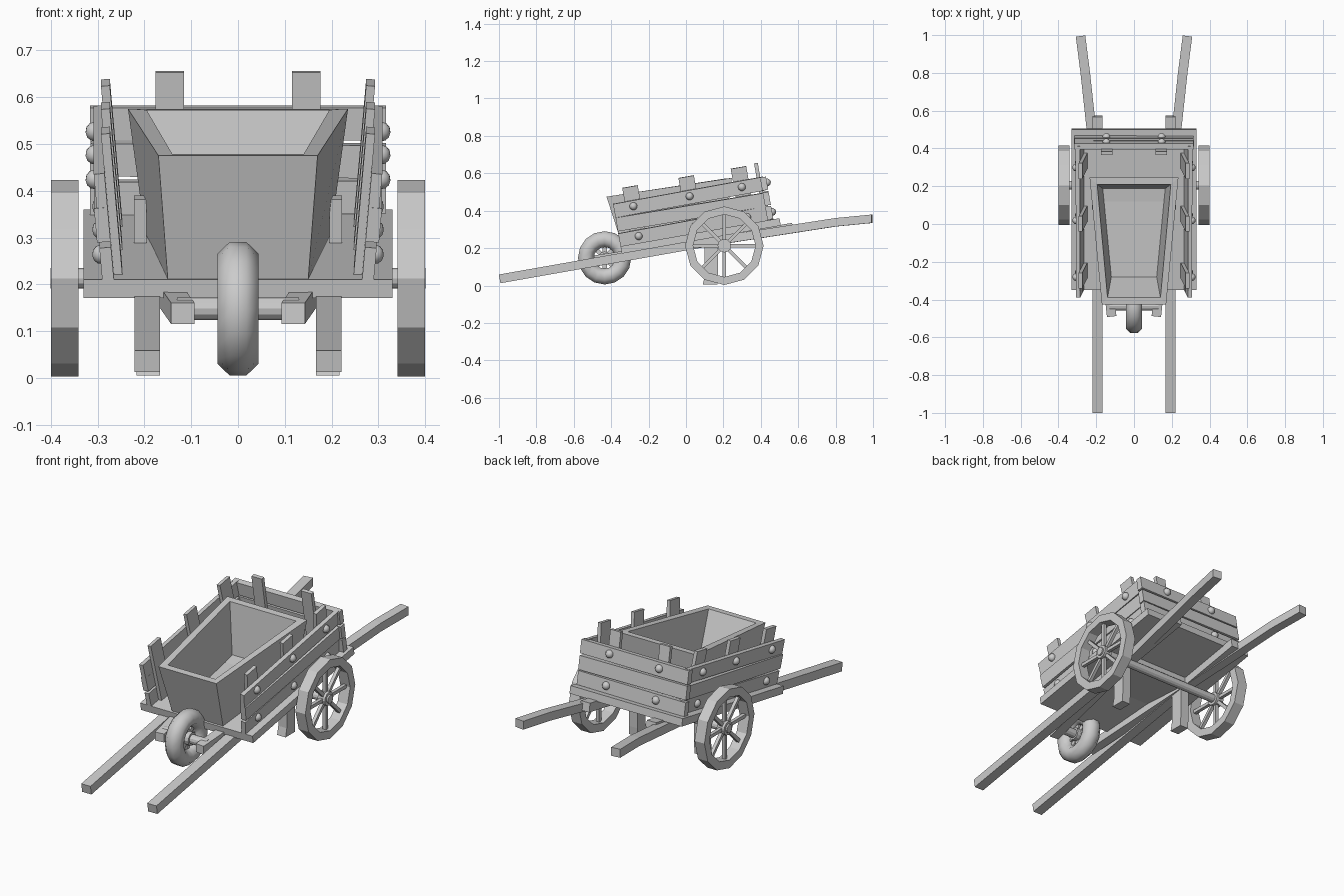
import bpy, bmesh
from math import sin, cos, pi, radians
from mathutils import Matrix, Vector

if "Cube" in bpy.data.objects:
    bpy.data.objects.remove(bpy.data.objects["Cube"])

T = Matrix.Translation
# the cart body slopes up 10 degrees toward the back
TILT = T((0, -0.35, 0.21)) @ Matrix.Rotation(radians(10), 4, 'X')
# side walls also lean outward
LEAN = TILT @ T((0.25, 0, 0)) @ Matrix.Rotation(radians(5), 4, 'Y')


def finish(name, bm, mirror=False, smooth=False):
    bmesh.ops.recalc_face_normals(bm, faces=bm.faces)
    me = bpy.data.meshes.new(name)
    bm.to_mesh(me)
    bm.free()
    ob = bpy.data.objects.new(name, me)
    bpy.context.collection.objects.link(ob)
    if smooth:
        for p in me.polygons:
            p.use_smooth = True
    if mirror:
        ob.modifiers.new("Mirror", 'MIRROR').use_mirror_merge = False
    return ob


def add_box(bm, lo, hi, m=Matrix()):
    lo, hi = Vector(lo), Vector(hi)
    s = hi - lo
    bmesh.ops.create_cube(bm, size=1, matrix=m @ T((lo + hi) / 2) @ Matrix.Diagonal((*s, 1)))


def box(name, lo, hi, m=Matrix(), mirror=False):
    bm = bmesh.new()
    add_box(bm, lo, hi, m)
    return finish(name, bm, mirror)


def skin(bm, loops, caps=True, closed=False):
    rows = [[bm.verts.new(p) for p in l] for l in loops]
    n = len(rows[0])
    pairs = list(zip(rows, rows[1:])) + ([(rows[-1], rows[0])] if closed else [])
    for a, b in pairs:
        for i in range(n):
            bm.faces.new((a[i], a[(i + 1) % n], b[(i + 1) % n], b[i]))
    if caps:
        bm.faces.new(rows[0])
        bm.faces.new(rows[-1])


def lathe(bm, profile, n, c, closed=True):
    # revolve (x, r) profile about an x-parallel axis through c
    skin(bm, [[(c[0] + x, c[1] + r * sin(2 * pi * i / n), c[2] + r * cos(2 * pi * i / n))
               for i in range(n)] for x, r in profile], caps=not closed, closed=closed)


def spokes(bm, c, r0, r1, t, n=8):
    for i in range(n):
        m = T(c) @ Matrix.Rotation(2 * pi * i / n, 4, 'X')
        add_box(bm, (-t, -t, r0), (t, t, r1), m)


def bolt(bm, m, p):
    bmesh.ops.create_uvsphere(bm, u_segments=10, v_segments=6, radius=0.021, matrix=m @ T(p))


# cart floor and front shafts
box("cart_floor", (-0.33, 0, -0.04), (0.33, 0.863, 0), TILT)
box("cart_shaft", (0.167, -0.667, -0.083), (0.221, 0.925, -0.036), TILT, True)

# side walls: three slightly crooked planks, three stakes, bolts
V_POSTS = (0.105, 0.41, 0.694)
bm = bmesh.new()
for k, a in enumerate((0.4, -0.5, 0.3)):
    m = LEAN @ T((0, 0.4, 0.08 * k)) @ Matrix.Rotation(radians(a), 4, 'X')
    off = (0, 0.004, -0.002)[k]
    add_box(bm, (0.015, -0.4, 0.001), (0.04 + off, 0.415, 0.075), m)
finish("side_planks", bm, True)
bm = bmesh.new()
for v in V_POSTS:
    add_box(bm, (-0.003, v - 0.042, 0), (0.016, v + 0.042, 0.307), LEAN)
finish("side_stakes", bm, True)
bm = bmesh.new()
for v in V_POSTS:
    for w in (0.04, 0.203):
        bolt(bm, LEAN, (0.038, v, w))
finish("side_bolts", bm, True, True)

# back wall
bm = bmesh.new()
for k, a in enumerate((-0.3, 0.4, 0)):
    m = TILT @ T((0, 0.798, 0.08 * k)) @ Matrix.Rotation(radians(a), 4, 'Y')
    add_box(bm, (-0.316, 0, 0.001), (0.316, 0.032, 0.072), m)
finish("back_planks", bm)
box("back_stake", (0.115, 0.78, 0), (0.176, 0.8, 0.312), TILT, True)
bm = bmesh.new()
for w in (0.04, 0.2):
    bolt(bm, TILT, (0.146, 0.83, w))
finish("back_bolts", bm, True, True)


# barrow tub
def quad(xf, yf, zf, xr, yr, zr):
    return [(-xf, yf, zf), (xf, yf, zf), (xr, yr, zr), (-xr, yr, zr)]


bm = bmesh.new()
skin(bm, [quad(0.15, -0.34, 0.212, 0.187, 0.2, 0.228),
          quad(0.17, -0.425, 0.475, 0.235, 0.245, 0.575),
          quad(0.14, -0.39, 0.478, 0.195, 0.21, 0.572),
          quad(0.12, -0.28, 0.25, 0.165, 0.187, 0.30)])
finish("barrow_tub", bm)
box("tub_brace", (0.195, 0.45, -0.01), (0.222, 0.5, 0.095), TILT, True)

# barrow handles, bent at the grips
bm = bmesh.new()
skin(bm, [[(x + sx * 0.025, y + sx * -0.003, z + sz * 0.0225)
           for sx, sz in ((-1, -1), (1, -1), (1, 1), (-1, 1))]
          for x, y, z in ((0.118, -0.49, 0.138), (0.258, 0.8, 0.338), (0.283, 0.995, 0.357))])
finish("barrow_handle", bm, True)

# barrow legs
bm = bmesh.new()
skin(bm, [[(0.167, y0, z), (0.217, y0, z), (0.217, y1, z), (0.167, y1, z)]
          for y0, y1, z in ((0.09, 0.167, 0.005), (0.1, 0.17, 0.05), (0.1, 0.17, 0.25))])
finish("barrow_leg", bm, True)

# big spoked wheels and axle
C = (0.37, 0.205, 0.213)
bm = bmesh.new()
lathe(bm, [(-0.029, 0.21), (0.029, 0.21), (0.029, 0.167), (-0.029, 0.167)], 12, C)
finish("cart_wheel_rim", bm, True)
bm = bmesh.new()
spokes(bm, C, 0.02, 0.175, 0.009)
lathe(bm, [(-0.022, 0.036), (0.022, 0.036)], 12, C, False)
finish("cart_wheel_spokes", bm, True)
bm = bmesh.new()
lathe(bm, [(-0.4, 0.022), (0.4, 0.022)], 12, (0, C[1], C[2]), False)
finish("cart_axle", bm)

# small front wheel
F = (0, -0.435, 0.148)
bm = bmesh.new()
lathe(bm, [(0.045 * sin(pi / 8 + k * pi / 4) * 1.05, 0.1 + 0.046 * cos(pi / 8 + k * pi / 4))
           for k in range(8)], 16, F)
finish("front_tyre", bm, smooth=True)
bm = bmesh.new()
spokes(bm, F, 0.02, 0.07, 0.012)
lathe(bm, [(-0.035, 0.034), (0.035, 0.034)], 12, F, False)
finish("front_wheel_spokes", bm)
bm = bmesh.new()
lathe(bm, [(-0.13, 0.024), (0.13, 0.024)], 12, F, False)
finish("front_axle", bm)
